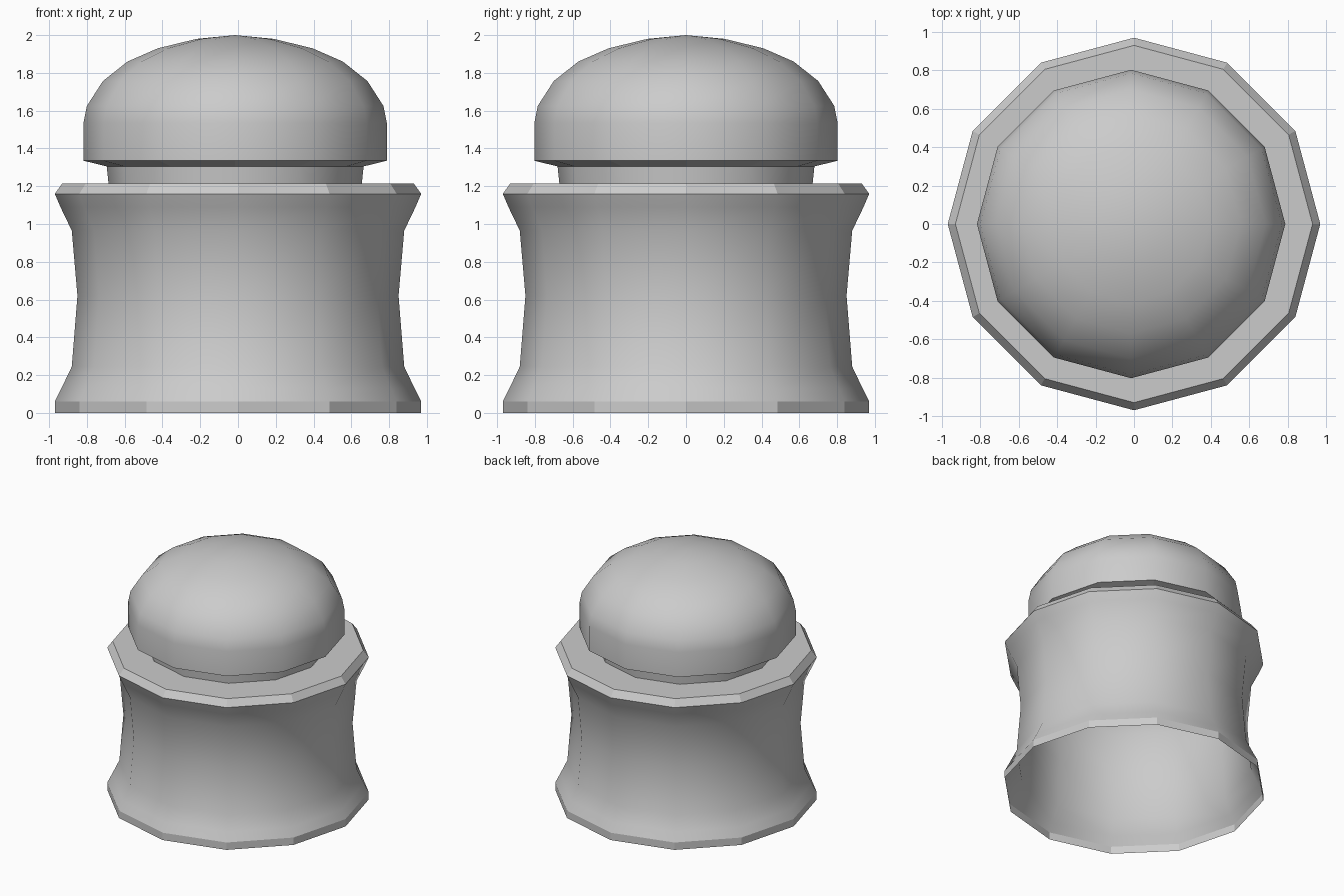
import bpy
from math import cos, sin, pi

if "Cube" in bpy.data.objects:
    bpy.data.objects.remove(bpy.data.objects["Cube"])

SIDES = 12


def lathe(name, profile, cx=0.0, flat_bands=()):
    """Turn a bottom-to-top (radius, z) profile into a 12-sided solid of revolution."""
    verts, rings, faces, smooth = [], [], [], []
    for r, z in profile:
        start = len(verts)
        if r == 0:
            verts.append((cx, 0, z))
            rings.append([start] * SIDES)
        else:
            for i in range(SIDES):
                a = 2 * pi * i / SIDES
                verts.append((cx + r * cos(a), r * sin(a), z))
            rings.append(list(range(start, start + SIDES)))
    for b in range(len(profile) - 1):
        lo, hi = rings[b], rings[b + 1]
        for i in range(SIDES):
            j = (i + 1) % SIDES
            face = [lo[i], lo[j], hi[j], hi[i]]
            faces.append(list(dict.fromkeys(face)))
            smooth.append(b not in flat_bands)
    mesh = bpy.data.meshes.new(name)
    mesh.from_pydata(verts, [], faces)
    for poly, s in zip(mesh.polygons, smooth):
        poly.use_smooth = s
    mesh.update()
    obj = bpy.data.objects.new(name, mesh)
    bpy.context.collection.objects.link(obj)
    return obj


# Waisted body, open underneath, with faceted foot band, rim bevel and flat deck
lathe("body", [(0.97, 0), (0.97, 0.06), (0.935, 0.13), (0.88, 0.245),
               (0.85, 0.62), (0.88, 0.965), (0.94, 1.09), (0.97, 1.16),
               (0.93, 1.215), (0.66, 1.215)],
      flat_bands=(0, 7, 8))

# Neck and domed cap, sitting very slightly off centre
lathe("domed_cap", [(0.67, 1.21), (0.68, 1.305), (0.803, 1.335), (0.803, 1.535),
                    (0.785, 1.625), (0.70, 1.757), (0.57, 1.86),
                    (0.41, 1.93), (0.205, 1.98), (0, 2.0)],
      cx=-0.015, flat_bands=(1,))
